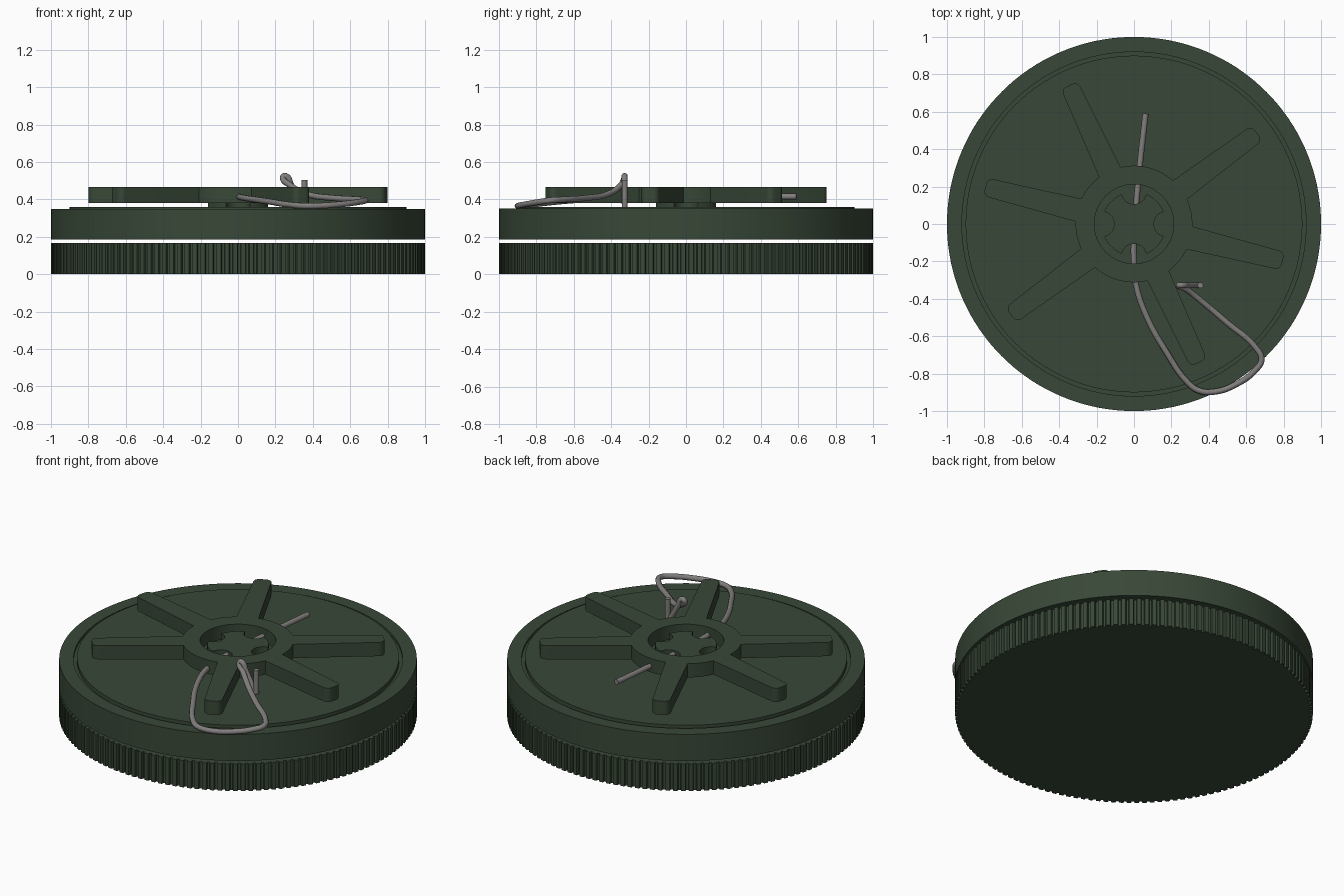
import bpy, bmesh, math
from math import cos, sin, pi, radians

if "Cube" in bpy.data.objects:
    bpy.data.objects.remove(bpy.data.objects["Cube"])


def material(name, rgb):
    m = bpy.data.materials.new(name)
    m.diffuse_color = (*rgb, 1)
    m.use_nodes = True
    m.node_tree.nodes["Principled BSDF"].inputs["Base Color"].default_value = m.diffuse_color
    return m


GREEN = material("olive_green", (0.040, 0.064, 0.038))
STEEL = material("wire_grey", (0.225, 0.21, 0.21))


def finish(obj, mat, angle=35):
    obj.data.materials.clear()
    obj.data.materials.append(mat)
    bpy.ops.object.select_all(action='DESELECT')
    obj.select_set(True)
    bpy.context.view_layer.objects.active = obj
    if obj.type == 'CURVE':
        bpy.ops.object.convert(target='MESH')
        obj = bpy.context.view_layer.objects.active
    bm = bmesh.new()
    bm.from_mesh(obj.data)
    bmesh.ops.remove_doubles(bm, verts=bm.verts, dist=1e-5)
    bmesh.ops.recalc_face_normals(bm, faces=bm.faces)
    bm.to_mesh(obj.data)
    bm.free()
    bpy.ops.object.shade_smooth_by_angle(angle=radians(angle))
    return obj


def link(name, data):
    obj = bpy.data.objects.new(name, data)
    bpy.context.collection.objects.link(obj)
    return obj


def plate(name, outlines, z0, z1, mat, angle=35):
    """Extrude closed 2D outlines (later outlines are holes)."""
    cu = bpy.data.curves.new(name, 'CURVE')
    cu.dimensions = '2D'
    cu.fill_mode = 'BOTH'
    cu.extrude = (z1 - z0) / 2
    for pts in outlines:
        sp = cu.splines.new('POLY')
        sp.points.add(len(pts) - 1)
        for p, (x, y) in zip(sp.points, pts):
            p.co = (x, y, 0, 1)
        sp.use_cyclic_u = True
    obj = link(name, cu)
    obj = finish(obj, mat, angle)
    for v in obj.data.vertices:
        v.co.z += (z0 + z1) / 2
    return obj


def lathe(name, profile, mat, n=144):
    bm = bmesh.new()
    vs = [bm.verts.new((r, 0, z)) for r, z in profile]
    es = [bm.edges.new(p) for p in zip(vs, vs[1:])]
    bmesh.ops.spin(bm, geom=vs + es, cent=(0, 0, 0), axis=(0, 0, 1),
                   angle=2 * pi, steps=n)
    me = bpy.data.meshes.new(name)
    bm.to_mesh(me)
    bm.free()
    return finish(link(name, me), mat)


def arc(cx, cy, r, a0, a1, n):
    return [(cx + r * cos(a0 + (a1 - a0) * i / n),
             cy + r * sin(a0 + (a1 - a0) * i / n)) for i in range(n + 1)]


# ribbed lower casing
RIBS = 144
step = 2 * pi / RIBS
rim = []
for i in range(RIBS):
    for f, r in ((0.0, 0.985), (0.3, 0.985), (0.38, 1.0), (0.92, 1.0)):
        rim.append((r * cos((i + f) * step), r * sin((i + f) * step)))
plate("ribbed_base", [rim], 0, 0.166, GREEN, 25)

# smooth upper casing with a groove round the raised lid
lathe("upper_casing", [(0, 0.186), (1, 0.186), (1, 0.35), (0.92, 0.35),
                       (0.92, 0.335), (0.90, 0.335), (0.90, 0.36), (0, 0.36)], GREEN)

# pressure wheel: ring with six tapered spokes
RING, TIP, WB, WT, CR = 0.312, 0.818, 0.063, 0.05, 0.032
half = math.asin(WB / RING)
angles = [radians(a + k) for k in (0, 180) for a in (-14, 36.5, 115)]
outline = []
for i, a in enumerate(angles):
    local = [(RING * cos(half), -WB)]
    local += arc(TIP - CR, -WT + CR, CR, -pi / 2, 0, 6)
    local += arc(TIP - CR, WT - CR, CR, 0, pi / 2, 6)
    local += [(RING * cos(half), WB)]
    outline += [(x * cos(a) - y * sin(a), x * sin(a) + y * cos(a)) for x, y in local]
    nxt = angles[(i + 1) % 6] + (2 * pi if i == 5 else 0)
    outline += arc(0, 0, RING, a + half, nxt - half, 14)[1:-1]
plate("pressure_wheel", [outline, arc(0, 0, 0.212, 0, 2 * pi, 64)[:-1]],
      0.38, 0.465, GREEN)

# centre plug with four round notches
R, N = 0.172, 0.066
d = 2 * math.asin(N / (2 * R))
t = pi / 2 + d / 2      # notch arc half angle, measured from inward
plug = []
for k in range(4):
    a = k * pi / 2
    t = pi / 2 - d / 2
    plug += arc(R * cos(a), R * sin(a), N, a + pi + t, a + pi - t, 16)
    plug += arc(0, 0, R, a + d, a + pi / 2 - d, 10)[1:-1]
plate("centre_plug", [plug], 0.355, 0.44, GREEN)


# safety wire: smooth loop, then a sharp V-shaped end
def wire(name, pts, smooth):
    cu = bpy.data.curves.new(name, 'CURVE')
    cu.dimensions = '3D'
    cu.bevel_depth = 0.016
    cu.bevel_resolution = 3
    cu.use_fill_caps = True
    if smooth:
        cu.resolution_u = 6
        sp = cu.splines.new('BEZIER')
        sp.bezier_points.add(len(pts) - 1)
        for p, co in zip(sp.bezier_points, pts):
            p.co = co
            p.handle_left_type = p.handle_right_type = 'AUTO'
    else:
        sp = cu.splines.new('POLY')
        sp.points.add(len(pts) - 1)
        for p, co in zip(sp.points, pts):
            p.co = (*co, 1)
    return finish(link(name, cu), STEEL, 50)


wire("safety_wire", [
    (0.062, 0.59, 0.415), (0.03, 0.30, 0.415), (0.0, -0.08, 0.415),
    (0.0, -0.20, 0.415), (0.012, -0.33, 0.412), (0.07, -0.50, 0.402),
    (0.17, -0.68, 0.388), (0.285, -0.845, 0.37), (0.345, -0.89, 0.366),
    (0.43, -0.897, 0.366), (0.55, -0.855, 0.374), (0.65, -0.78, 0.387),
    (0.682, -0.725, 0.395), (0.65, -0.66, 0.399), (0.50, -0.53, 0.408),
    (0.37, -0.42, 0.428), (0.28, -0.35, 0.475), (0.24, -0.328, 0.518),
    (0.255, -0.328, 0.525), (0.285, -0.328, 0.475), (0.34, -0.328, 0.375)], True)
wire("wire_end_peg", [(0.355, -0.328, 0.355), (0.355, -0.328, 0.503)], False)
